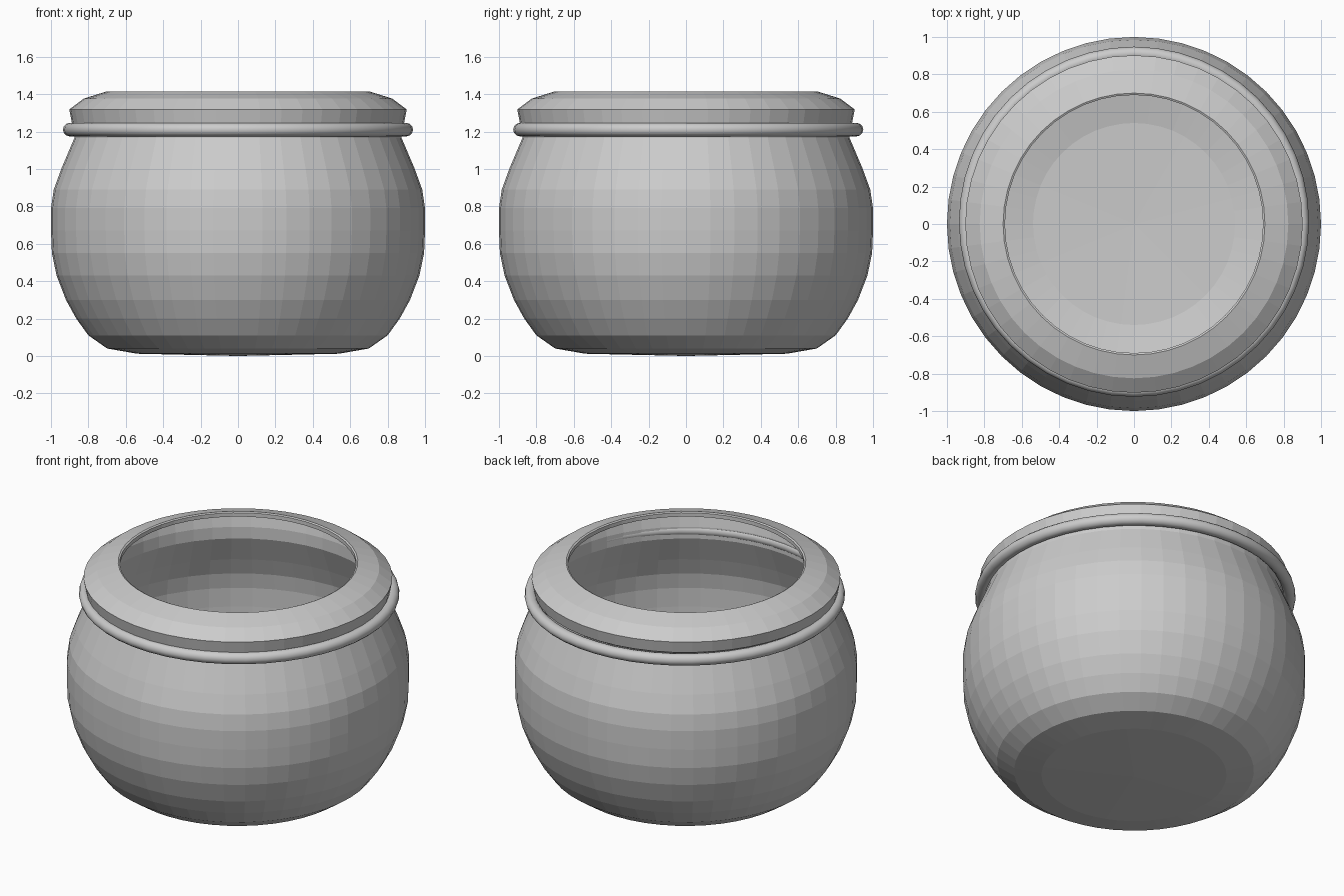
import bpy, bmesh
from math import sin, cos, pi

if "Cube" in bpy.data.objects:
    bpy.data.objects.remove(bpy.data.objects["Cube"])

SEGMENTS = 48


def lathe(name, profile, segments):
    """Revolve (radius, height) points around z; radius 0 makes a pole."""
    bm = bmesh.new()
    rings = []
    for r, z in profile:
        if r == 0:
            rings.append([bm.verts.new((0, 0, z))] * segments)
        else:
            rings.append([bm.verts.new((r * cos(2 * pi * i / segments),
                                        r * sin(2 * pi * i / segments), z))
                          for i in range(segments)])
    for low, high in zip(rings, rings[1:]):
        for i in range(segments):
            j = (i + 1) % segments
            corners = list(dict.fromkeys((low[i], low[j], high[j], high[i])))
            bm.faces.new(corners)
    bmesh.ops.recalc_face_normals(bm, faces=bm.faces)
    mesh = bpy.data.meshes.new(name)
    bm.to_mesh(mesh)
    bm.free()
    obj = bpy.data.objects.new(name, mesh)
    bpy.context.collection.objects.link(obj)
    return obj


# Pot: thin-walled faceted belly with a rolled, inward-leaning rim
outer = [(0, 0), (0.54, 0.012), (0.70, 0.04), (0.80, 0.11), (0.865, 0.20),
         (0.92, 0.30), (0.97, 0.43), (0.995, 0.55), (1.0, 0.67), (1.0, 0.79),
         (0.985, 0.89), (0.945, 1.0), (0.875, 1.165), (0.873, 1.235),
         (0.888, 1.245), (0.902, 1.318), (0.825, 1.376), (0.70, 1.415)]
inner = [(0.69, 1.41), (0.69, 1.385), (0.82, 1.352), (0.875, 1.305),
         (0.86, 1.24), (0.86, 1.165), (0.928, 1.0), (0.968, 0.89),
         (0.983, 0.79), (0.983, 0.67), (0.978, 0.55), (0.953, 0.43),
         (0.904, 0.308), (0.85, 0.21), (0.79, 0.125), (0.69, 0.056),
         (0.54, 0.028), (0, 0.018)]
lathe("pot", outer + inner, SEGMENTS)

# Cord ring around the neck, sitting slightly off-centre
bpy.ops.mesh.primitive_torus_add(major_segments=SEGMENTS, minor_segments=12,
                                 major_radius=0.9, minor_radius=0.036,
                                 location=(0, 0.012, 1.21))
bpy.context.object.name = "neck_ring"
bpy.ops.object.shade_smooth()
